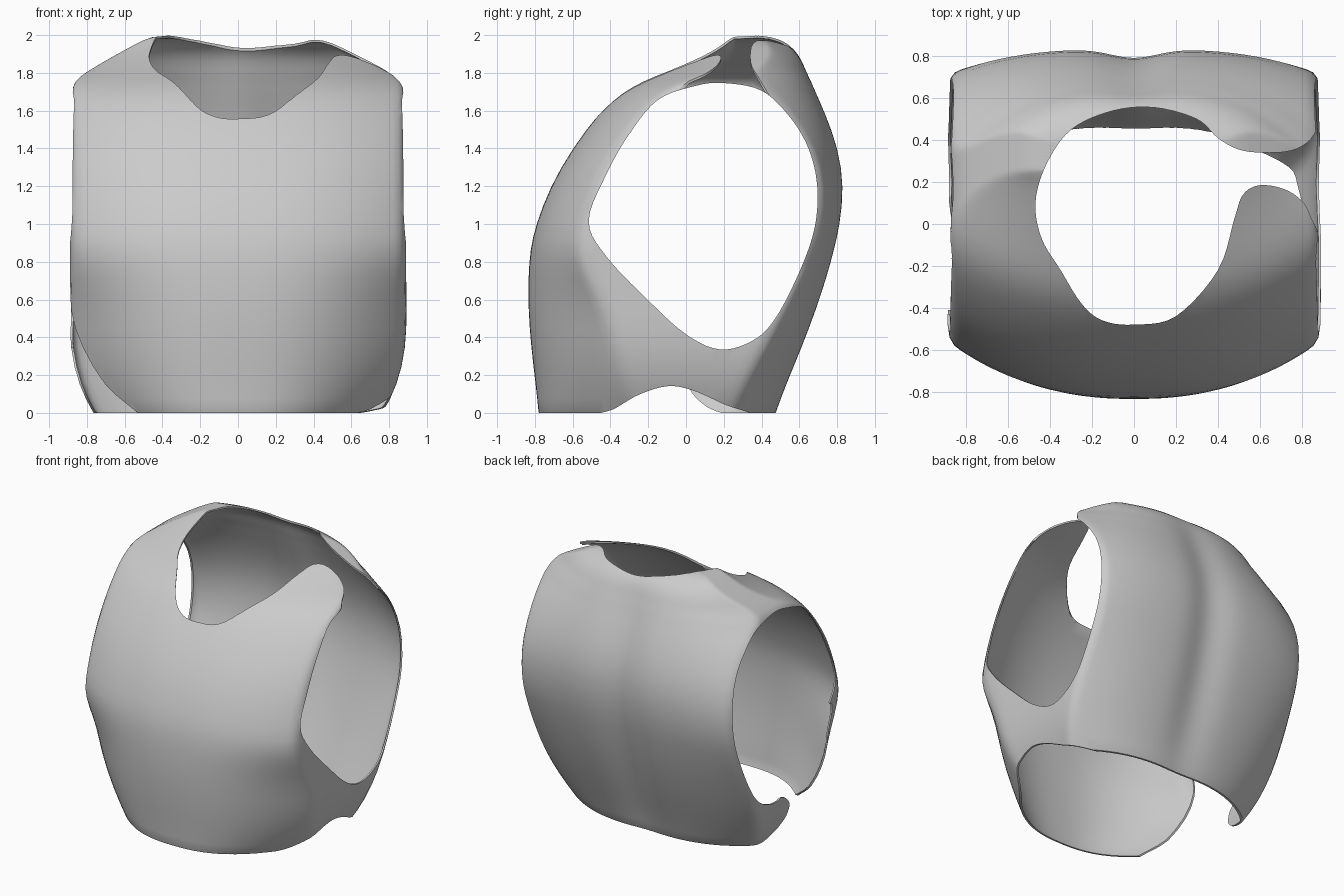
import bpy, bmesh, math
from mathutils import Vector

if "Cube" in bpy.data.objects:
    bpy.data.objects.remove(bpy.data.objects["Cube"], do_unlink=True)

cloth = bpy.data.materials.new("plain grey cloth")
cloth.use_nodes = True
GREY = (0.6, 0.6, 0.6, 1)
cloth.diffuse_color = GREY
cloth.node_tree.nodes["Principled BSDF"].inputs["Base Color"].default_value = GREY


def mesh_object(name, bm):
    bmesh.ops.recalc_face_normals(bm, faces=bm.faces[:])
    me = bpy.data.meshes.new(name)
    bm.to_mesh(me)
    bm.free()
    ob = bpy.data.objects.new(name, me)
    bpy.context.collection.objects.link(ob)
    return ob


def smooth_loop(points, steps=5):
    """Closed Catmull-Rom curve through 2D points."""
    out, n = [], len(points)
    for i in range(n):
        a, b, c, d = (Vector(points[(i + k) % n]) for k in (-1, 0, 1, 2))
        for s in range(steps):
            t = s / steps
            out.append((b * 2 + (c - a) * t + (a * 2 - b * 5 + c * 4 - d) * t * t
                        + (b * 3 - a - c * 3 + d) * t ** 3) / 2)
    return out


def prism(name, outline, place, lo, hi):
    """Cutter made by sweeping a smoothed outline from lo to hi."""
    bm = bmesh.new()
    loop = smooth_loop(outline)
    ends = [[bm.verts.new(place(p, h)) for p in loop] for h in (lo, hi)]
    bm.faces.new(ends[0])
    bm.faces.new(ends[1])
    for i in range(len(loop)):
        j = (i + 1) % len(loop)
        bm.faces.new((ends[0][i], ends[0][j], ends[1][j], ends[1][i]))
    ob = mesh_object(name, bm)
    ob.hide_render = True
    return ob


def sideways(p, h):
    return (h, p.x, p.y)


def upward(p, h):
    return (p.x, p.y, h)


# Torso rings: height, half width, front y, back y, how far front and back panels curl at the sides
RINGS = [(-.1, .7, -.77, .44, .54, .24), (0, .765, -.78, .48, .52, .23),
         (.15, .845, -.795, .535, .49, .22), (.35, .89, -.82, .62, .46, .2),
         (.55, .893, -.835, .695, .42, .17), (.72, .89, -.835, .75, .32, .14),
         (.87, .89, -.825, .79, .25, .12), (1, .89, -.795, .82, .25, .11),
         (1.2, .886, -.72, .842, .235, .12), (1.4, .883, -.605, .815, .22, .15),
         (1.6, .88, -.455, .74, .225, .2), (1.7, .878, -.35, .695, .23, .27),
         (1.76, .87, -.25, .67, .25, .3), (1.81, .8, -.155, .645, .27, .28),
         (1.87, .7, -.05, .62, .25, .2), (1.93, .59, .06, .58, .18, .13),
         (1.98, .5, .15, .51, .1, .07), (2.01, .42, .21, .42, .05, .04)]
ACROSS, DEEP = 28, 8


def ring_outline(z, half, front, back, curl_f, curl_b):
    pts = []
    spine = .045 * max(0, 1 - (abs(z - .95) / 1.05) ** 3)
    for i in range(ACROSS + 1):  # front panel, right to left
        u = 2 * i / ACROSS - 1
        pts.append((u * half, front + curl_f * abs(u) ** 2.5))
    a, b = front + curl_f, back - curl_b
    wall = [a + (b - a) * k / DEEP for k in range(1, DEEP)]
    pts += [(half, y) for y in wall]
    for i in range(ACROSS + 1):  # back panel with a spine groove
        u = 1 - 2 * i / ACROSS
        pts.append((u * half, back - curl_b * abs(u) ** 3 - spine * math.exp(-(u * half / .15) ** 2)))
    pts += [(-half, y) for y in reversed(wall)]
    # the open shoulder hangs a little lower
    return [(x, y, z - .1 * max(0, z - 1.8) * min(1, max(0, x / .4))) for x, y in pts]


bm = bmesh.new()
rows = [[bm.verts.new(p) for p in ring_outline(*r)] for r in RINGS]
for a, b in zip(rows, rows[1:]):
    for i in range(len(a)):
        j = (i + 1) % len(a)
        bm.faces.new((a[i], a[j], b[j], b[i]))
bm.faces.new(rows[0])
bm.faces.new(rows[-1])
vest = mesh_object("vest", bm)
vest.data.materials.append(cloth)

# Neck opening running into the open shoulder
neck = [(-.47, .1), (-.42, .28), (-.3, .45), (-.1, .54), (.1, .555), (.3, .5), (.4, .41),
        (.5, .355), (.62, .34), (.75, .35), (.84, .4), (.95, .52), (.95, -.12), (.86, .0),
        (.81, .1), (.72, .165), (.6, .185), (.52, .14), (.48, .03), (.4, -.22), (.2, -.44),
        (0, -.48), (-.15, -.46), (-.25, -.38), (-.35, -.22), (-.44, -.07)]
# Armholes
arm = [(.2, 1.75), (.05, 1.735), (-.15, 1.66), (-.3, 1.48), (-.42, 1.27), (-.515, 1.02),
       (-.42, .83), (-.2, .6), (0, .42), (.18, .34), (.35, .385), (.47, .5), (.6, .75),
       (.68, .98), (.695, 1.2), (.65, 1.4), (.55, 1.57), (.4, 1.71)]
# Open side seam below the right armhole
seam = [(-.42, .85), (-.41, .6), (-.43, .38), (-.48, .15), (-.56, -.06), (-.1, -.12),
        (.3, -.05), (.12, .03), (.02, .13), (.01, .25), (.1, .34), (.25, .4), (.2, .7)]
# Raised hem under the left armhole
hem = [(-.5, -.03), (-.38, .025), (-.25, .1), (-.1, .145), (.03, .125), (.2, .05),
       (.37, -.03), (-.05, -.1)]
floor = [(-2, -2), (2, -2), (2, 2), (-2, 2)]

cutters = [prism("neck_cutter", neck, upward, 1.2, 2.3),
           prism("left_arm_cutter", arm, sideways, .5, 1.3),
           prism("right_arm_cutter", arm, sideways, -1.3, -.5),
           prism("seam_cutter", seam, sideways, -1.3, -.45),
           prism("hem_cutter", hem, sideways, .45, 1.3),
           prism("floor_cutter", floor, upward, -.5, .004)]

# Smooth the form, give it thickness, then cut the openings
sub = vest.modifiers.new("smooth", 'SUBSURF')
sub.levels = sub.render_levels = 1
thick = vest.modifiers.new("thickness", 'SOLIDIFY')
thick.thickness = .012
for cutter in cutters:
    cut = vest.modifiers.new(cutter.name, 'BOOLEAN')
    cut.operation, cut.solver, cut.object = 'DIFFERENCE', 'EXACT', cutter

bpy.context.view_layer.update()
graph = bpy.context.evaluated_depsgraph_get()
final = bpy.data.meshes.new_from_object(vest.evaluated_get(graph))
vest.modifiers.clear()
vest.data = final
for cutter in cutters:
    bpy.data.objects.remove(cutter, do_unlink=True)

# Keep only the cloth material and rest the hem on the ground
final.materials.clear()
final.materials.append(cloth)
for f in final.polygons:
    f.material_index = 0
lowest = min(v.co.z for v in final.vertices)
for v in final.vertices:
    v.co.z -= lowest

for ob in bpy.context.selected_objects:
    ob.select_set(False)
vest.select_set(True)
bpy.context.view_layer.objects.active = vest
bpy.ops.object.shade_smooth_by_angle(angle=math.radians(40))
